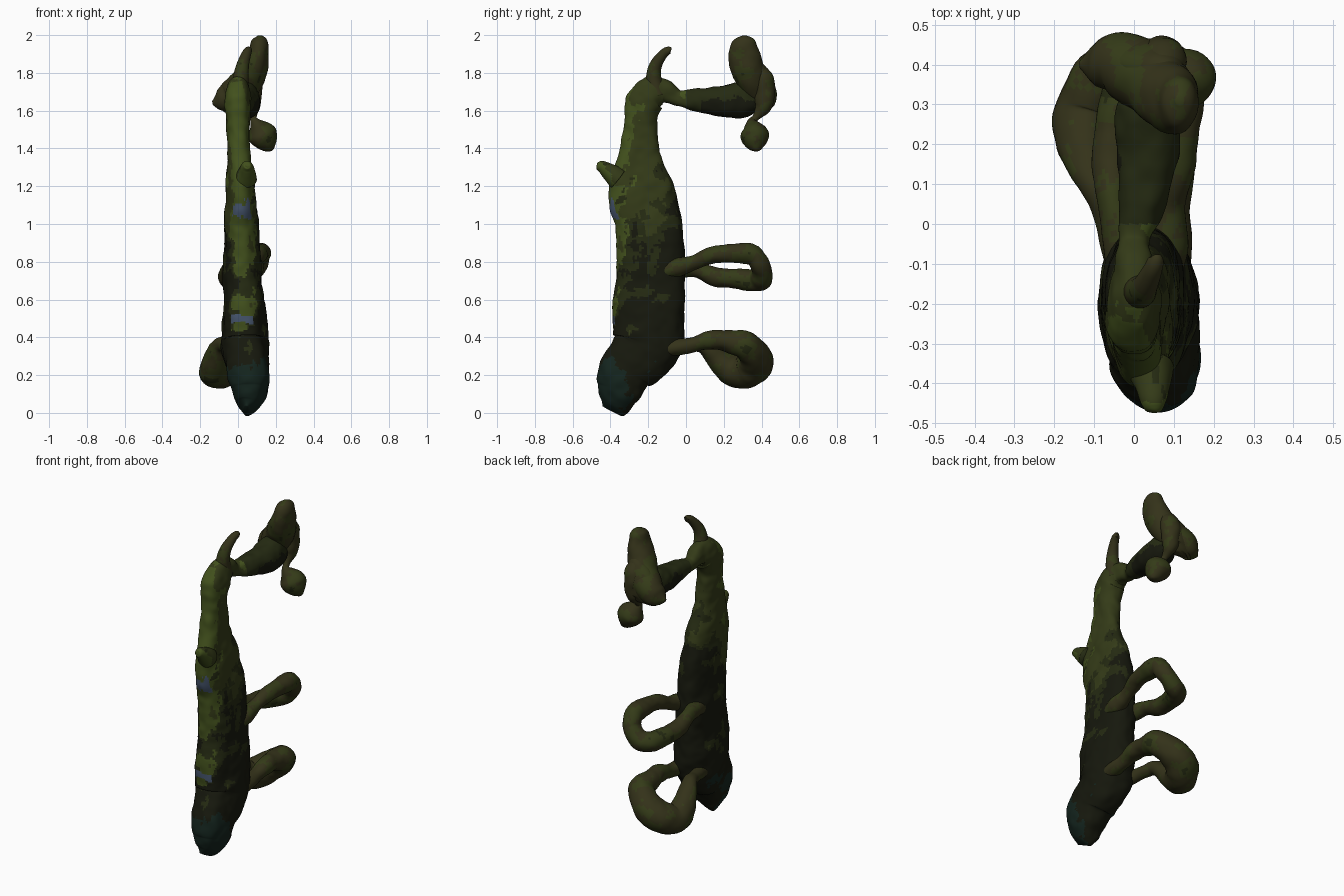
import bpy, bmesh
from math import cos, sin, tau, copysign
from mathutils import Vector, noise

# Moss colours
def mat(name, c):
    m = bpy.data.materials.new(name)
    m.diffuse_color = (*c, 1)
    return m

MATS = [mat("olive_moss", (.034, .043, .009)), mat("bright_moss", (.055, .082, .012)),
        mat("dark_bark", (.008, .009, .004)), mat("teal_base", (.007, .018, .013)),
        mat("blue_lichen", (.06, .09, .15)), mat("brown_moss", (.034, .032, .010)),
        mat("deep_moss", (.018, .023, .006))]

def colour(p, n, trunk):
    k = noise.noise(p * 9) * .6 + noise.noise(p * 22) * .35 + noise.noise(p * 55) * .15
    if not trunk:
        return 5 if k < .05 else 0 if k < .4 else 6
    if p.y > 0:
        return 2 if p.z < 1.66 + k * .1 and p.y > .08 else 6
    if p.z < .25 + k * .15:
        return 3 if n.y < .1 + k else 2
    if n.y < -.6 and abs(p.x - .02) < .06:
        if abs(p.z - 1.08) < .04 + k * .1 or abs(p.z - .5) < .025 + k * .06:
            return 4
    dark = min(1.2 - p.z, .5) * 1.4 + n.y * .45 + k * .9
    if p.z < .45 + k * .1:
        dark += .5
    if dark > .45:
        return 2
    if dark > .2:
        return 6
    return 1 if n.y < -.35 + k else 0

def catmull(a, b, c, d, t):
    return [.5 * (2*q + (r - p)*t + (2*p - 5*q + 4*r - s)*t*t + (3*q - p - 3*r + s)*t**3)
            for p, q, r, s in zip(a, b, c, d)]

# Lofted organic tube through points (x, y, z, side radius, other radius)
def tube(name, pts, steps=8, sides=32, bump=.010, trunk=False, box=1.0):
    pts = [p if len(p) == 5 else (*p, p[3]) for p in pts]
    ext = [pts[0]] + pts + [pts[-1]]
    path = [catmull(*ext[i:i + 4], s / steps) for i in range(len(pts) - 1) for s in range(steps)]
    path.append(list(pts[-1]))
    pos = [Vector(p[:3]) for p in path]
    bm = bmesh.new()
    prev, side = None, Vector((1, 0, 0))
    for i, p in enumerate(path):
        t = (pos[min(i + 1, len(pos) - 1)] - pos[max(i - 1, 0)]).normalized()
        side = (side - t * side.dot(t)).normalized()
        up = t.cross(side)
        ra, rb = max(p[3], .004), max(p[4], .004)
        ring = []
        for j in range(sides):
            c, s = cos(tau * j / sides), sin(tau * j / sides)
            c, s = copysign(abs(c) ** box, c), copysign(abs(s) ** box, s)
            d = side * c * ra + up * s * rb
            q = pos[i] + d
            h = noise.noise(q * 8) * bump + noise.noise(q * 20) * bump * .4
            ring.append(bm.verts.new(q + d.normalized() * h * min(1, ra / .05)))
        if prev:
            for j in range(sides):
                k = (j + 1) % sides
                bm.faces.new((prev[j], prev[k], ring[k], ring[j]))
        else:
            bm.faces.new(ring[::-1])
        prev = ring
    bm.faces.new(prev)
    bmesh.ops.recalc_face_normals(bm, faces=bm.faces)
    for f in bm.faces:
        f.smooth = True
        f.material_index = colour(f.calc_center_median(), f.normal, trunk)
    me = bpy.data.meshes.new(name)
    bm.to_mesh(me)
    bm.free()
    for m in MATS:
        me.materials.append(m)
    ob = bpy.data.objects.new(name, me)
    bpy.context.collection.objects.link(ob)
    return ob

# Trunk bending over into the upper arm
tube("trunk", [
    (.045, -.39, .01, .015, .06), (.055, -.37, .05, .06, .09), (.06, -.35, .12, .095, .12),
    (.055, -.32, .22, .112, .145), (.04, -.225, .33, .12, .175), (.035, -.2, .42, .122, .19),
    (.03, -.197, .6, .108, .188), (.025, -.185, .8, .098, .183), (.02, -.2, 1.0, .088, .178),
    (.015, -.24, 1.2, .075, .17), (.005, -.245, 1.4, .058, .10), (0, -.24, 1.55, .063, .088),
    (0, -.20, 1.67, .065, .097), (0, -.12, 1.70, .052, .068), (0, -.04, 1.665, .042, .042),
    (.02, .06, 1.66, .058, .06), (.03, .17, 1.65, .075, .08), (.04, .3, 1.66, .075, .10),
    (.04, .38, 1.68, .03, .05)], steps=18, sides=96, bump=.013, trunk=True, box=.85)

# Small twig on the crown and knot on the front
tube("top_twig", [(.01, -.15, 1.68, .05), (.015, -.17, 1.77, .04), (.025, -.16, 1.84, .032),
                  (.045, -.12, 1.90, .025), (.055, -.09, 1.92, .02), (.055, -.08, 1.92, .01)], bump=.004)
tube("front_knot", [(.04, -.36, 1.24, .06), (.045, -.405, 1.275, .045), (.048, -.44, 1.30, .034),
                    (.05, -.465, 1.31, .022), (.05, -.472, 1.312, .01)], bump=.005, trunk=True)

# Leaning lobe at the end of the upper arm
tube("upper_lobe", [(.115, .31, 1.998, .01), (.115, .31, 1.97, .04, .06), (.105, .31, 1.9, .058, .085),
                    (.08, .325, 1.82, .075, .09), (.04, .36, 1.74, .085, .085), (-.03, .40, 1.68, .08),
                    (-.09, .40, 1.65, .055), (-.135, .40, 1.64, .01)])

# Web filling the space behind the lobe
tube("back_web", [(.09, .37, 1.86, .02), (.07, .39, 1.80, .06, .05), (.03, .41, 1.72, .09, .05),
                  (0, .415, 1.65, .10, .045), (.01, .41, 1.61, .07, .03), (.01, .41, 1.595, .02)])

# Outer curl hanging down to the bud
tube("hanging_bud", [(.06, .37, 1.84, .02), (.075, .405, 1.78, .055), (.075, .415, 1.69, .055),
                     (.075, .41, 1.62, .045), (.08, .37, 1.565, .02), (.09, .35, 1.54, .028),
                     (.12, .36, 1.49, .07), (.14, .365, 1.45, .07), (.165, .37, 1.40, .03),
                     (.17, .37, 1.385, .008)])

# Middle looping branch: both ends run into the trunk side by side
tube("middle_loop", [(.07, -.16, .73, .04), (.085, -.05, .77, .05), (.09, .05, .80, .042),
                     (.105, .15, .84, .046), (.115, .26, .845, .05), (.115, .36, .835, .052),
                     (.10, .395, .775, .05), (.05, .405, .72, .055), (-.01, .37, .70, .058),
                     (-.045, .26, .71, .055), (-.055, .15, .725, .048), (-.05, .05, .76, .042),
                     (-.03, -.05, .76, .045), (-.01, -.16, .73, .04)])

# Lower curled branch that loops back to the trunk
tube("lower_curl", [(.09, -.17, .34, .04), (.10, -.07, .345, .045), (.10, .03, .36, .04),
                    (.10, .12, .38, .05), (.095, .22, .38, .06), (.085, .32, .355, .075),
                    (.01, .37, .29, .088), (-.07, .345, .235, .095), (-.112, .27, .22, .088),
                    (-.12, .19, .27, .07), (-.09, .10, .355, .048), (-.065, .02, .36, .035),
                    (-.04, -.07, .35, .04), (-.02, -.17, .34, .04)])
